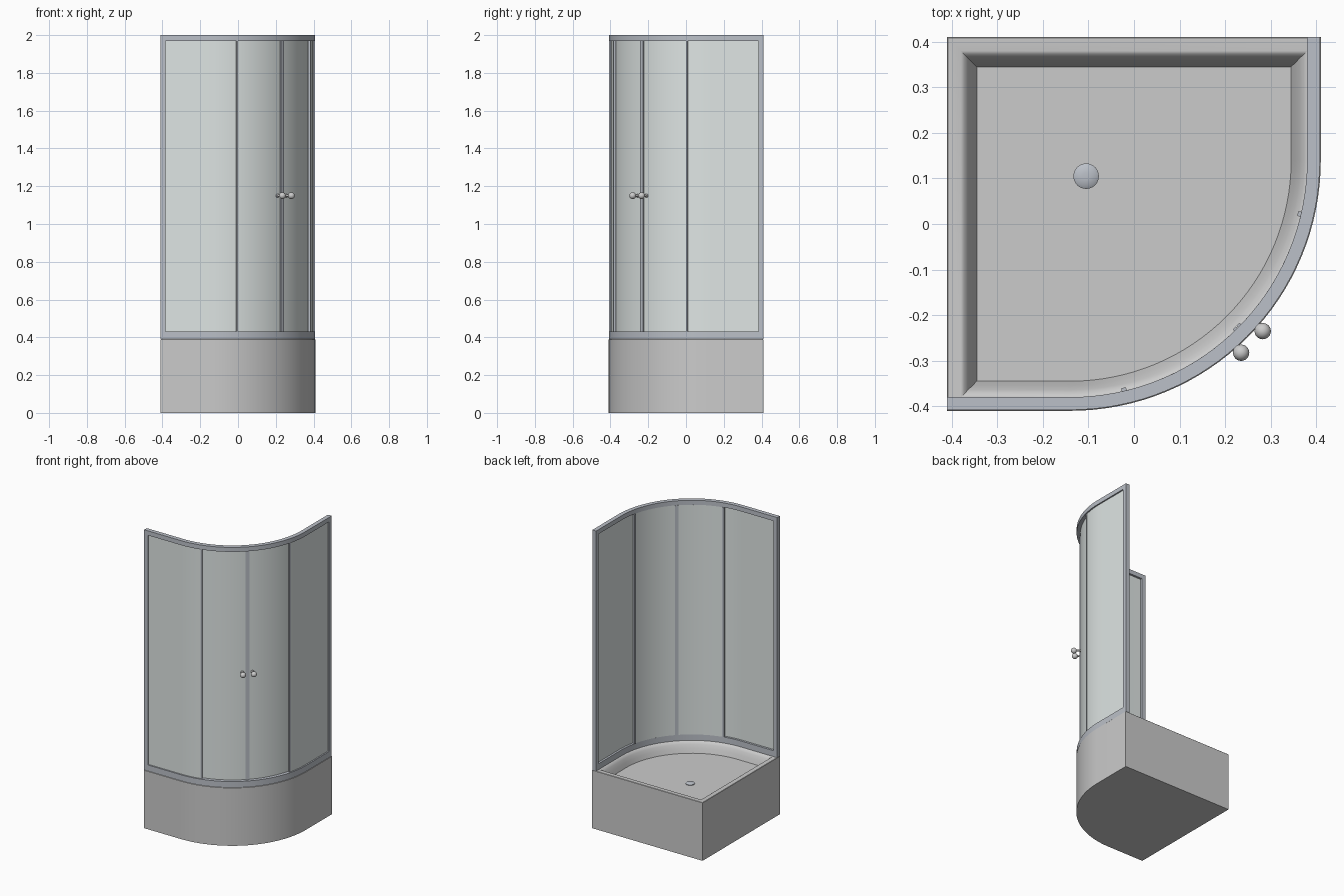
import bpy, bmesh, math
from mathutils import Vector

if "Cube" in bpy.data.objects:
    bpy.data.objects.remove(bpy.data.objects["Cube"])

H, R = 0.41, 0.55          # half footprint, corner radius
C = H - R                  # arc centre is (C, -C)
SEGS = 32


def material(name, col):
    m = bpy.data.materials.new(name)
    m.diffuse_color = (*col, 1)
    m.use_nodes = True
    m.node_tree.nodes["Principled BSDF"].inputs["Base Color"].default_value = m.diffuse_color
    return m


METAL = material("metal", (0.50, 0.53, 0.58))
GLASS = material("glass", (0.74, 0.79, 0.78))


def arc_point(inset, deg):
    a, r = math.radians(deg), R - inset
    return (C + r * math.sin(a), -C - r * math.cos(a))


def path(inset, a0=0, a1=90, start=None, end=None):
    """Offset front edge: optional straight, arc, optional straight."""
    n = max(2, round(SEGS * (a1 - a0) / 90))
    pts = [arc_point(inset, a0 + (a1 - a0) * i / n) for i in range(n + 1)]
    if start is not None:
        pts.insert(0, (start, -H + inset))
    if end is not None:
        pts.append((H - inset, end))
    return pts


def finish(name, bm, mat=None, angle=35):
    bmesh.ops.recalc_face_normals(bm, faces=bm.faces)
    me = bpy.data.meshes.new(name)
    bm.to_mesh(me)
    bm.free()
    me.shade_smooth()
    me.set_sharp_from_angle(angle=math.radians(angle))
    if mat:
        me.materials.append(mat)
    ob = bpy.data.objects.new(name, me)
    bpy.context.collection.objects.link(ob)
    return ob


def skin(name, loops, mat=None):
    """Bridge a stack of equal closed loops and cap both ends."""
    bm = bmesh.new()
    rings = [[bm.verts.new(p) for p in loop] for loop in loops]
    n = len(rings[0])
    for a, b in zip(rings, rings[1:]):
        for i in range(n):
            j = (i + 1) % n
            bm.faces.new((a[i], a[j], b[j], b[i]))
    bm.faces.new(rings[0])
    bm.faces.new(rings[-1])
    return finish(name, bm, mat)


def wall(name, in0, in1, z0, z1, mat, **kw):
    """Solid strip following the front edge between two insets."""
    sections = [[(*p, z0), (*q, z0), (*q, z1), (*p, z1)]
                for p, q in zip(path(in0, **kw), path(in1, **kw))]
    return skin(name, sections, mat)


def box(name, x0, x1, y0, y1, z0, z1, mat):
    return skin(name, [[(x0, y0, z), (x1, y0, z), (x1, y1, z), (x0, y1, z)]
                       for z in (z0, z1)], mat)


def lathe(name, profile, origin, axis, mat, n=24):
    """Revolve (radius, height) pairs about an axis."""
    w = Vector(axis).normalized()
    u = w.orthogonal().normalized()
    v = w.cross(u)
    o = Vector(origin)
    loops = [[o + w * h + r * (u * math.cos(t) + v * math.sin(t))
              for t in (2 * math.pi * k / n for k in range(n))] for r, h in profile]
    return skin(name, loops, mat)


# Shower tray: skirt, rim, rounded slope, floor
profile = [(0, 0), (0, 0.388), (0.002, 0.39), (0.03, 0.39), (0.037, 0.386),
           (0.046, 0.372), (0.056, 0.348), (0.065, 0.32)]
skin("tray", [[(x, y, z) for x, y in
               path(i, start=-H + i, end=H - i) + [(-H + i, H - i)]]
              for i, z in profile])

# Drain cover
lathe("drain", [(0.028, 0), (0.028, 0.005), (0.022, 0.009), (0.008, 0.011)],
      (-0.105, 0.105, 0.319), (0, 0, 1), METAL)

# Bottom and top rails
IN0, IN1 = 0.002, 0.03
Z0, Z1 = 0.43, 1.97
wall("bottom_rail", IN0, IN1, 0.39, Z0, METAL, start=-H, end=H)
wall("top_rail", IN0, IN1, Z1, 2.0, METAL, start=-H, end=H)

# Wall posts at both ends
box("left_post", -H, -H + 0.027, -H + IN0, -H + IN1, Z0, Z1, METAL)
box("right_post", H - IN1, H - IN0, H - 0.027, H, Z0, Z1, METAL)

# Fixed glass panels
wall("left_fixed_glass", 0.011, 0.016, Z0, Z1, GLASS, a0=0, a1=14.5, start=-H + 0.02)
wall("right_fixed_glass", 0.011, 0.016, Z0, Z1, GLASS, a0=75.5, a1=90, end=H - 0.02)

# Sliding doors with their stiles and knobs, mirrored about the diagonal
knob = [(0.010, 0), (0.010, 0.004), (0.006, 0.008), (0.006, 0.022)]
knob += [(0.018 * math.sin(t), 0.040 - 0.018 * math.cos(t))
         for t in (math.radians(d) for d in range(24, 180, 12))]
for side in ("left", "right"):
    def span(a, b):
        return dict(a0=a, a1=b) if side == "left" else dict(a0=90 - b, a1=90 - a)
    wall(side + "_door_glass", 0.025, 0.030, Z0, Z1, GLASS, **span(13, 44.5))
    wall(side + "_fixed_stile", 0.008, 0.020, Z0, Z1, METAL, **span(14, 15.1))
    wall(side + "_door_outer_stile", 0.021, 0.037, Z0, Z1, METAL, **span(12.6, 13.8))
    wall(side + "_door_inner_stile", 0.019, 0.035, Z0, Z1, METAL, **span(43.8, 44.9))
    ang = 41.6 if side == "left" else 48.4
    a = math.radians(ang)
    lathe(side + "_knob", knob, (*arc_point(0.025, ang), 1.15),
          (math.sin(a), -math.cos(a), 0), None)
